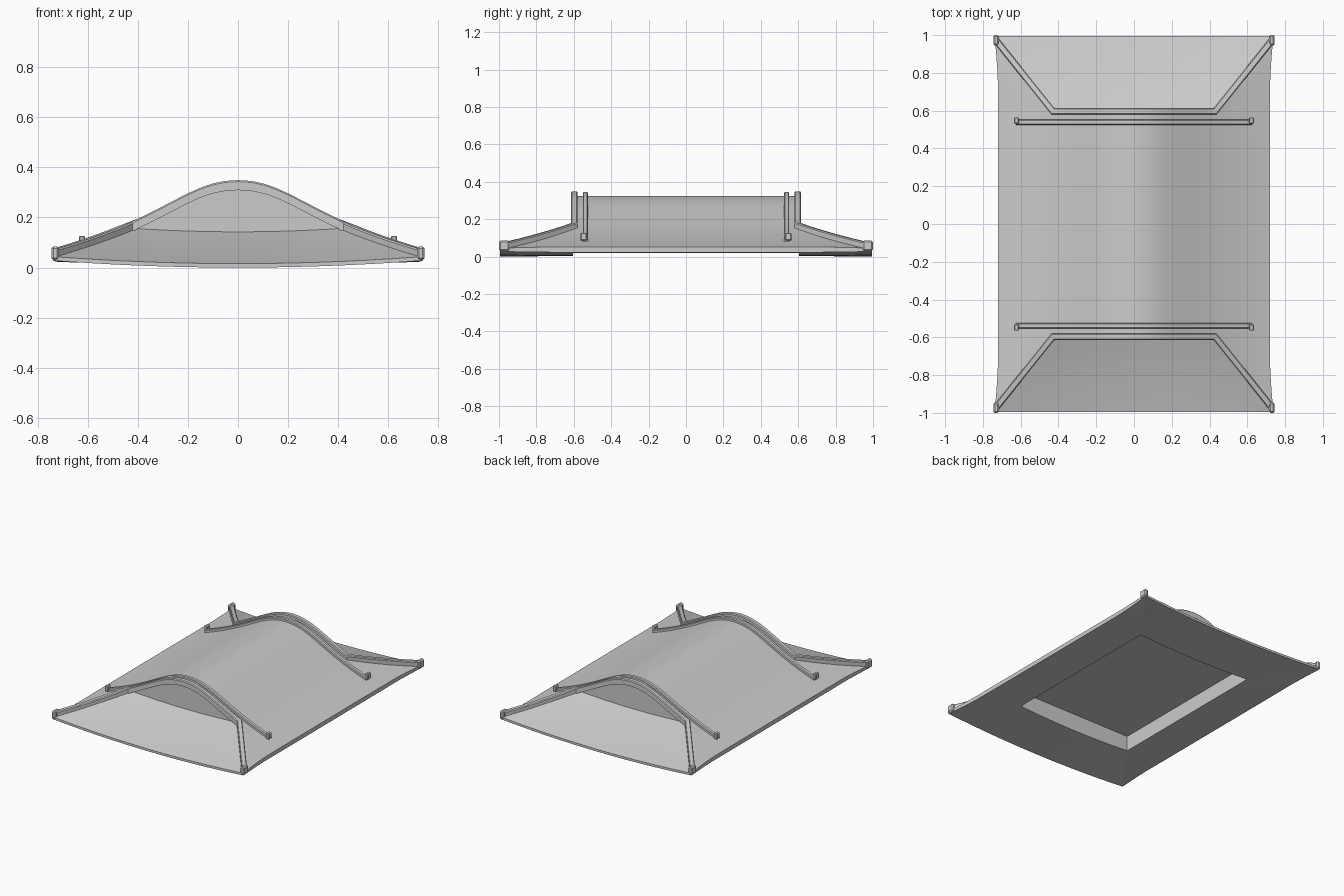
import bpy, bmesh
from mathutils import Vector
from mathutils.geometry import interpolate_bezier

if "Cube" in bpy.data.objects:
    bpy.data.objects.remove(bpy.data.objects["Cube"])

XH, XE, YG, YE = 0.43, 0.72, 0.59, 0.995   # hip start, eave half width, gable, eave end
CURVE = interpolate_bezier(Vector((0, .325, 0)), Vector((.2, .325, 0)),
                           Vector((.27, .185, 0)), Vector((XE, .052, 0)), 60)


def prof(x):
    """Roof height at distance x from the ridge."""
    x = min(abs(x), XE)
    for a, b in zip(CURVE, CURVE[1:]):
        if x <= b.x + 1e-6:
            return a.y + (b.y - a.y) * (x - a.x) / (b.x - a.x)
    return CURVE[-1].y


def flare(y):
    return .018 * max(0, (abs(y) - .72) / .275) ** 1.5


def span(a, b, n):
    return [a + (b - a) * i / n for i in range(n + 1)]


def finish(bm, name):
    me = bpy.data.meshes.new(name)
    bm.to_mesh(me)
    bm.free()
    ob = bpy.data.objects.new(name, me)
    bpy.context.collection.objects.link(ob)
    bpy.ops.object.select_all(action='DESELECT')
    ob.select_set(True)
    bpy.context.view_layer.objects.active = ob
    bpy.ops.object.shade_smooth_by_angle(angle=.5)
    return ob


def sheet(name, us, vs, f, facing):
    """Surface f(u, v) whose average normal points along facing."""
    bm = bmesh.new()
    g = [[bm.verts.new(f(u, v)) for v in vs] for u in us]
    for i in range(len(us) - 1):
        for j in range(len(vs) - 1):
            bm.faces.new((g[i][j], g[i + 1][j], g[i + 1][j + 1], g[i][j + 1]))
    bm.normal_update()
    if sum((p.normal * p.calc_area() for p in bm.faces), Vector()).dot(Vector(facing)) < 0:
        bmesh.ops.reverse_faces(bm, faces=bm.faces[:])
    return finish(bm, name)


def sweep(name, pts, width, lo, hi):
    """Upright rectangular bar with chamfered top along a path, mitred in plan."""
    bm = bmesh.new()
    pts = [Vector(p) for p in pts]
    rings = []
    for i, p in enumerate(pts):
        d0 = (p - pts[max(i - 1, 0)]).to_2d()
        d1 = (pts[min(i + 1, len(pts) - 1)] - p).to_2d()
        d0, d1 = (d0 if d0.length else d1).normalized(), (d1 if d1.length else d0).normalized()
        t = (d0 + d1).normalized()
        n = Vector((-t.y, t.x, 0)) * (width / 2 / max(t.dot(d1), .5))
        sec = [(-1, lo), (1, lo), (1, hi - .006), (.7, hi), (-.7, hi), (-1, hi - .006)]
        rings.append([bm.verts.new(p + n * s + Vector((0, 0, h))) for s, h in sec])
    for a, b in zip(rings, rings[1:]):
        for k in range(6):
            bm.faces.new((a[k], a[(k + 1) % 6], b[(k + 1) % 6], b[k]))
    bm.faces.new(rings[0])
    bm.faces.new(rings[-1])
    bmesh.ops.recalc_face_normals(bm, faces=bm.faces[:])
    return finish(bm, name)


def block(name, a, b, bev):
    bm = bmesh.new()
    bmesh.ops.create_cube(bm, size=1)
    for v in bm.verts:
        v.co = Vector([(p + q) / 2 + c * abs(q - p) for p, q, c in zip(a, b, v.co)])
    bmesh.ops.bevel(bm, geom=bm.edges[:], offset=bev, segments=1, affect='EDGES')
    return finish(bm, name)


# Main curved roof, running out to the hip lines
half = span(0, XH, 14) + span(XH, XE, 8)[1:]
xs = [-x for x in half[:0:-1]] + half


def roof(x, t):
    k = max(0, (abs(x) - XH) / (XE - XH))
    y = t * (YG + (YE - YG) * k)
    return (x + (flare(y) * k if x > 0 else -flare(y) * k), y, prof(x) - .008 * k * abs(t) ** 6)


sheet("main_roof", xs, span(-1, 1, 24), roof, (0, 0, 1))


def skirt(u, v, s):
    y = YG + (YE - YG) * v
    w = XH + (XE - XH) * v + flare(y) * v
    z = prof(XH + (XE - XH) * v) - .008 * v
    return (u * w, s * y, z - (.015 + .013 * v) * (1 - u * u))


def end_soffit(u, v, s):
    w = .45 + (XE + .018 - .45) * v
    return (u * w, s * (.605 + (YE - .605) * v), .018 + .01 * v - (.015 + .013 * v) * (1 - u * u))


def side_soffit(u, v, s):
    y = u * (.605 + (YE - .605) * v)
    return (s * (.45 + (XE - .45) * v + flare(y) * v), y, .018 + .004 * v + .006 * v * u ** 6)


def lerp(a, b, t):
    return Vector(a).lerp(Vector(b), t)


U, V, ENDS, CEIL = span(-1, 1, 24), span(0, 1, 8), [0, 1], .125
for s, tag in ((-1, "front"), (1, "back")):
    # End skirt roof, gable wall, fascia, soffit and recess wall
    sheet(tag + "_skirt_roof", U, V, lambda u, v: skirt(u, v, s), (0, 0, 1))
    sheet(tag + "_gable_wall", U, ENDS,
          lambda u, v: lerp(skirt(u, 0, s), (u * XH, s * YG, prof(u * XH)), v), (0, s, 0))
    sheet(tag + "_fascia", U, ENDS,
          lambda u, v: lerp(end_soffit(u, 1, s), skirt(u, 1, s), v), (0, s, 0))
    sheet(tag + "_soffit", U, V, lambda u, v: end_soffit(u, v, s), (0, 0, -1))
    sheet(tag + "_recess_wall", U, ENDS,
          lambda u, v: lerp(end_soffit(u, 0, s), (u * .45, s * .605, CEIL), v), (0, -s, 0))
    # Gable rib continuing down both hips
    gx = [-x for x in half[14:0:-1]] + half[:15]
    hip = [(XH + .3 * t, s * (.597 + .375 * t), prof(XH + .29 * t)) for t in span(0, 1, 8)[1:]]
    path = ([(-x, y, z) for x, y, z in hip[::-1]]
            + [(x, s * .597, prof(x)) for x in gx] + hip)
    sweep(tag + "_gable_and_hip_rib", path, .034, -.016, .024)
    # Second rib inside the gable
    sweep(tag + "_inner_rib", [(x, s * .538, prof(x)) for x in span(-.625, .625, 40)],
          .028, -.01, .02)
    for m, side in ((-1, "left"), (1, "right")):
        block(f"{tag}_{side}_rib_knob", (m * .61, s * .53, .085), (m * .635, s * .565, .127), .005)
        block(f"{tag}_{side}_corner_knob", (m * .715, s * .945, .03), (m * .745, s * 1, .085), .008)

for s, tag in ((-1, "left"), (1, "right")):
    # Side fascia, soffit and recess wall
    xe = s * XE
    sheet(tag + "_fascia", U, ENDS,
          lambda u, v: lerp(side_soffit(u, 1, s), roof(xe, u), v), (s, 0, 0))
    sheet(tag + "_soffit", U, V, lambda u, v: side_soffit(u, v, s), (0, 0, -1))
    sheet(tag + "_recess_wall", U, ENDS,
          lambda u, v: lerp(side_soffit(u, 0, s), (s * .45, u * .605, CEIL), v), (-s, 0, 0))

# Flat ceiling inside the recess
sheet("recess_ceiling", ENDS, ENDS,
      lambda u, v: ((u * 2 - 1) * .45, (v * 2 - 1) * .605, CEIL), (0, 0, -1))
